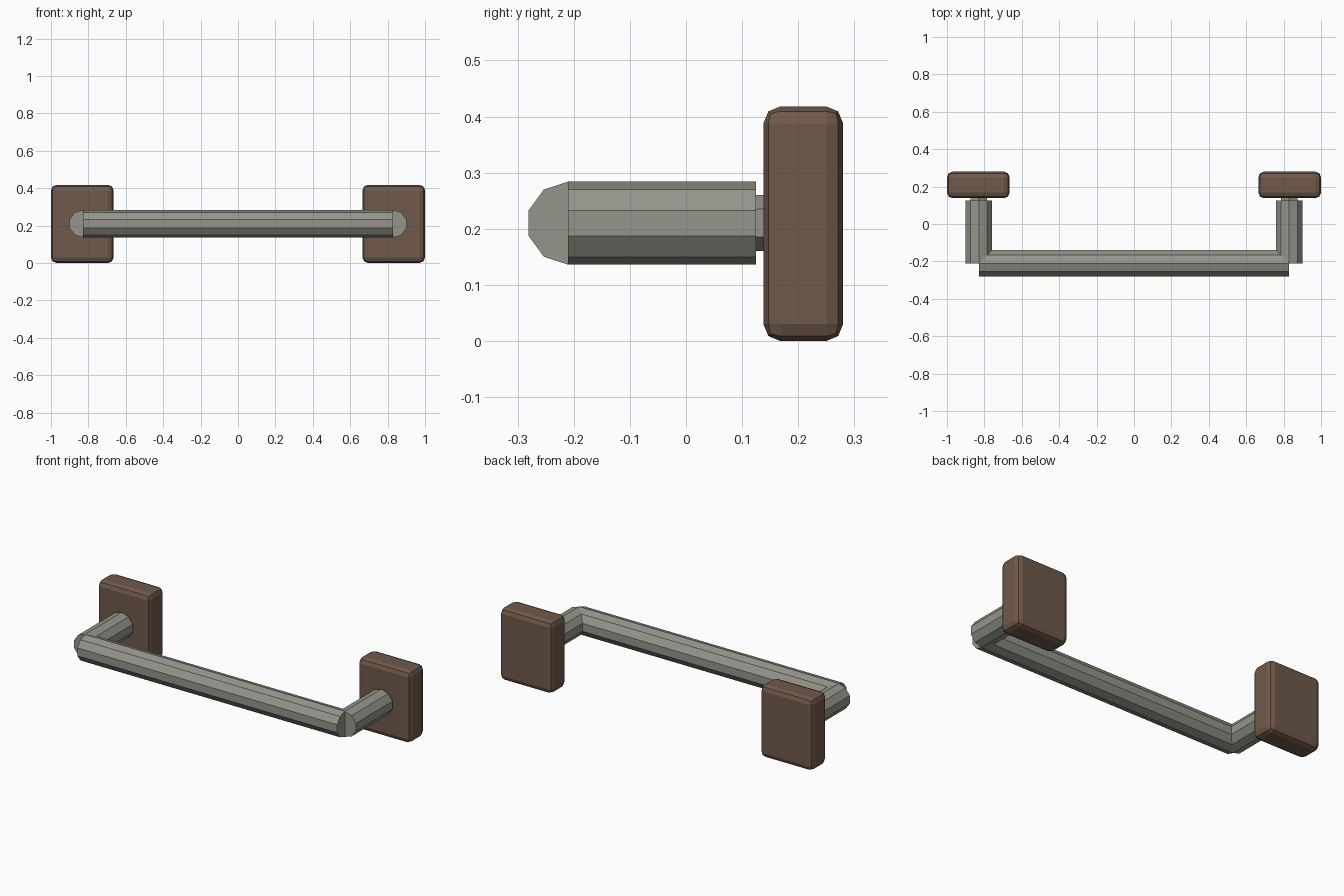
import bpy, bmesh
from math import pi
from mathutils import Matrix, Vector

if "Cube" in bpy.data.objects:
    bpy.data.objects.remove(bpy.data.objects["Cube"])

ZC = 0.21        # height of the rail axis
XC = 0.83        # x of the rail corners


def material(name, rgb):
    m = bpy.data.materials.new(name)
    m.diffuse_color = (*rgb, 1)
    m.use_nodes = True
    m.node_tree.nodes["Principled BSDF"].inputs["Base Color"].default_value = m.diffuse_color
    return m


wood = material("brown_wood", (0.16, 0.10, 0.07))
metal = material("grey_metal", (0.30, 0.30, 0.26))


def make_object(name, bm, mat):
    bmesh.ops.recalc_face_normals(bm, faces=bm.faces)
    me = bpy.data.meshes.new(name)
    bm.to_mesh(me)
    bm.free()
    me.materials.append(mat)
    ob = bpy.data.objects.new(name, me)
    bpy.context.collection.objects.link(ob)
    return ob


def rod(name, start, end, radius, sides, mat):
    """Flat-sided capped rod with a corner pointing straight up."""
    a, b = Vector(start), Vector(end)
    axis = (b - a).normalized()
    up = Vector((0, 0, 1))
    side = up.cross(axis)
    bm = bmesh.new()
    rings = []
    for c in (a, b):
        ring = []
        for i in range(sides):
            d = Matrix.Rotation(2 * pi * i / sides, 3, axis) @ up
            ring.append(bm.verts.new(c + d * radius))
        rings.append(ring)
        bm.faces.new(ring)
    for i in range(sides):
        j = (i + 1) % sides
        bm.faces.new((rings[0][i], rings[0][j], rings[1][j], rings[1][i]))
    return make_object(name, bm, mat)


def block(name, centre, size, mat):
    """Box with softened edges."""
    bm = bmesh.new()
    bmesh.ops.create_cube(bm, size=1)
    bmesh.ops.scale(bm, vec=size, verts=bm.verts)
    bmesh.ops.translate(bm, vec=centre, verts=bm.verts)
    ob = make_object(name, bm, mat)
    bev = ob.modifiers.new("soft_edges", 'BEVEL')
    bev.width = 0.03
    bev.segments = 2
    return ob


# Long front rail
rod("rail", (-XC, -0.21, ZC), (XC, -0.21, ZC), 0.074, 10, metal)

for s, tag in ((-1, "left"), (1, "right")):
    # Arm reaching back from the rail corner
    rod(f"{tag}_arm", (s * XC, -0.21, ZC), (s * XC, 0.125, ZC), 0.074, 10, metal)
    # Short hexagonal pin joining arm and mount
    rod(f"{tag}_pin", (s * XC, 0.125, ZC), (s * XC, 0.15, ZC), 0.05, 6, metal)
    # Wooden mounting block
    block(f"{tag}_mount", (s * 0.8325, 0.209, 0.209), (0.335, 0.142, 0.418), wood)
